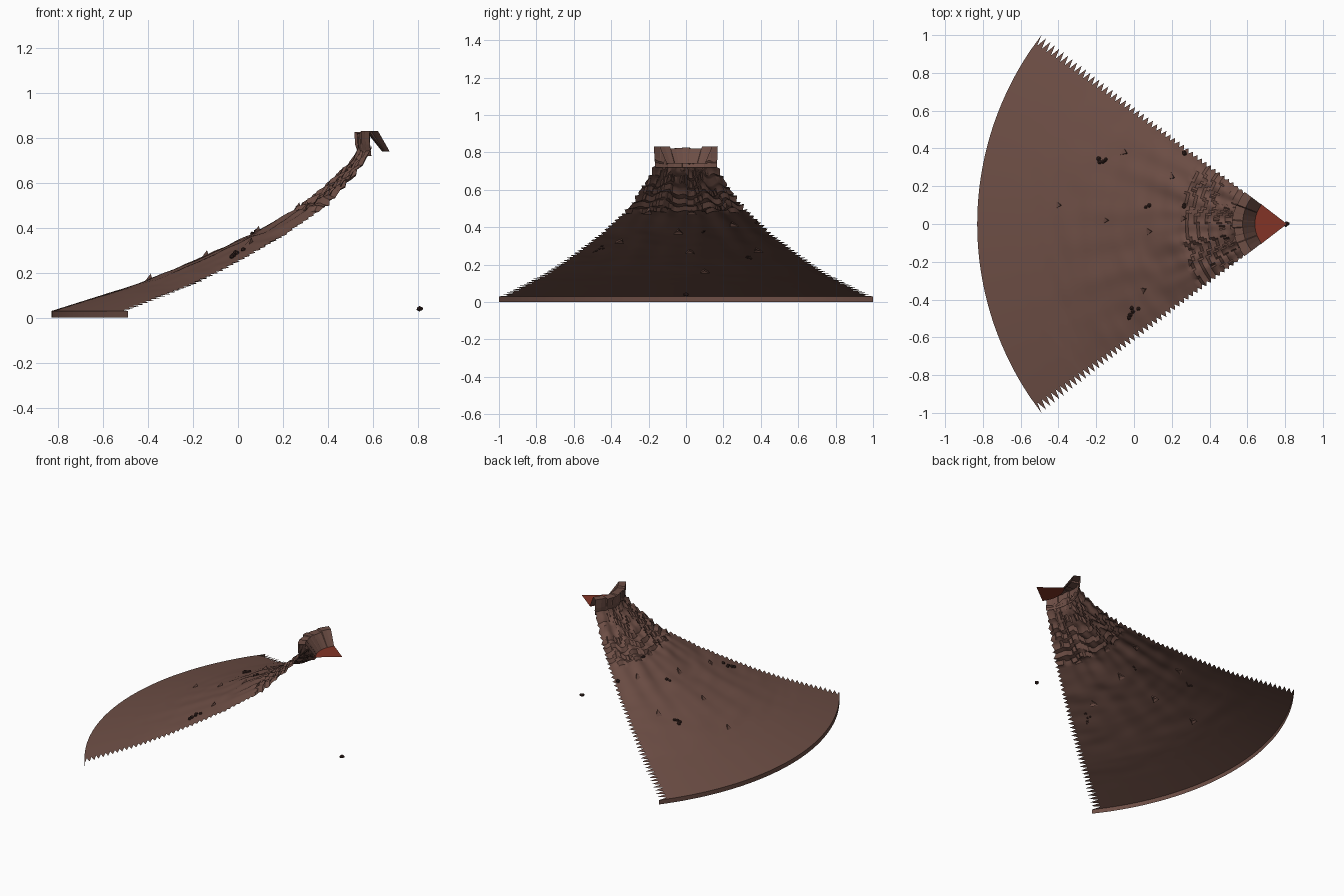
import bpy, bmesh, math, random
from mathutils import Vector, noise

if "Cube" in bpy.data.objects:
    bpy.data.objects.remove(bpy.data.objects["Cube"])

random.seed(4)
APEX = 0.81                       # x of the cone axis
HALF = math.radians(37.6)         # half angle at the tooth tips
INNER = math.radians(35.5)        # half angle at the notches


def material(name, r, g, b):
    lin = lambda c: ((c / 255 + 0.055) / 1.055) ** 2.4
    m = bpy.data.materials.new(name)
    m.diffuse_color = (lin(r), lin(g), lin(b), 1)
    m.use_nodes = True
    m.node_tree.nodes["Principled BSDF"].inputs["Base Color"].default_value = m.diffuse_color
    return m


rock_brown = material("rock brown", 109, 78, 69)
dark_rock = material("dark rock", 62, 41, 37)
lava_red = material("lava red", 130, 52, 38)


def polar(r, a, z):
    return Vector((APEX - r * math.cos(a), r * math.sin(a), z))


def finish(name, bm, mat, smooth=True):
    me = bpy.data.meshes.new(name)
    bm.to_mesh(me)
    bm.free()
    me.materials.append(mat)
    ob = bpy.data.objects.new(name, me)
    bpy.context.collection.objects.link(ob)
    if smooth:
        bpy.ops.object.select_all(action='DESELECT')
        ob.select_set(True)
        bpy.context.view_layer.objects.active = ob
        bpy.ops.object.shade_smooth_by_angle(angle=math.radians(35))
    return ob


def skin(bm, rows):
    for lo, hi in zip(rows, rows[1:]):
        for i in range(len(lo) - 1):
            bm.faces.new((lo[i], hi[i], hi[i + 1], lo[i + 1]))


# Slope profile: radius, height
PROFILE = [(0.27, 0.76), (0.28, 0.73), (0.31, 0.69), (0.39, 0.61), (0.51, 0.51),
           (0.67, 0.415), (0.76, 0.365), (1.01, 0.25), (1.26, 0.15), (1.64, 0.03)]


def height(r):
    for (r0, z0), (r1, z1) in zip(PROFILE, PROFILE[1:]):
        if r <= r1:
            return z0 + (z1 - z0) * (r - r0) / (r1 - r0)
    return PROFILE[-1][1]


def relief(r, a):
    """Rough ledges that grow towards the summit and fade at the foot."""
    fade = max(0.0, min(1.0, (1.5 - r) / 0.9))
    p = Vector((r * 14, a * 5, 0))
    ledge = noise.noise(p) * 0.009
    gully = noise.noise(Vector((r * 2, a * 9, 3))) * 0.012
    step = 0.0
    if r < 0.56:
        t = (r * 20 + noise.noise(Vector((a * 6, r * 3, 7)))) % 1
        step = (t - 0.5) * 0.022
    return fade * (ledge + gully) + step


# Mountain slope: open shell with saw-toothed side edges and a lip at the foot
bm = bmesh.new()
ROWS, COLS = 92, 56
rows = []
for j in range(ROWS + 1):
    r = 0.27 + 1.37 * j / ROWS
    row = []
    for i in range(COLS + 1):
        a = INNER * (2 * i / COLS - 1)
        if i in (0, COLS) and j % 2 == 0:
            a = math.copysign(HALF, a)
        row.append(bm.verts.new(polar(r, a, height(r) + relief(r, a))))
    rows.append(row)
for z in (0.015, 0.0):
    rows.append([bm.verts.new((v.co.x, v.co.y, z)) for v in rows[ROWS]])
skin(bm, rows)
finish("mountain_slope", bm, rock_brown)

# Crater rim: blocky collar with a sloping inner wall
bm = bmesh.new()
section = [(0.272, 0.72), (0.285, 0.77), (0.288, 0.825), (0.235, 0.825), (0.17, 0.74)]
BLOCKS = 9
rows = [[] for _ in section]
for b in range(BLOCKS):
    bulge = random.uniform(-0.008, 0.006)
    lift = 0.006 if b in (0, 1, 7, 8) else random.uniform(-0.006, 0.003)
    for f in (0.06, 0.94):
        a = HALF * (2 * (b + f) / BLOCKS - 1)
        for k, (r, z) in enumerate(section):
            dr = bulge if k in (1, 2) else 0
            dz = lift if k in (2, 3) else 0
            rows[k].append(bm.verts.new(polar(r + dr, a, z + dz)))
skin(bm, rows)
finish("crater_rim", bm, rock_brown, False)

# Lava pool wedge inside the crater
bm = bmesh.new()
arc = [bm.verts.new(polar(0.18, HALF * (i / 6 - 1), 0.74)) for i in range(13)]
tip = bm.verts.new((APEX, 0, 0.74))
bm.faces.new([tip] + arc[::-1]).normal_update()
for f in bm.faces:
    if f.normal.z < 0:
        f.normal_flip()
finish("lava_pool", bm, lava_red, False)


def boulders(name, x, y, z=None, count=4, spread=0.03, size=0.013):
    bm = bmesh.new()
    for _ in range(count):
        px = x + random.uniform(-spread, spread)
        py = y + random.uniform(-spread, spread)
        pz = height(math.hypot(APEX - px, py)) + 0.006 if z is None else z
        made = bmesh.ops.create_icosphere(bm, subdivisions=1,
                                          radius=size * random.uniform(0.7, 1.1))
        for v in made["verts"]:
            v.co = Vector((v.co.x, v.co.y, v.co.z * 0.9)) + Vector((px, py, pz))
    finish(name, bm, dark_rock, False)


# Loose stones on the slope, and one small pile below the axis
for n, (x, y) in enumerate([(-0.17, 0.32), (0.07, 0.09), (0.0, -0.47), (0.27, 0.09),
                            (0.27, 0.38)]):
    boulders(f"slope_stones_{n + 1}", x, y, count=5 if n in (0, 2) else 2,
             spread=0.03 if n in (0, 2) else 0.012)
boulders("fallen_stones", APEX, 0, 0.04, count=3, spread=0.008)

# Thin rock flakes standing out of the slope
bm = bmesh.new()
for x, y in [(-0.15, 0.02), (0.08, -0.04), (0.26, 0.03), (0.05, -0.35), (-0.05, 0.38),
             (-0.4, 0.1), (0.2, 0.25), (0.3, -0.2)]:
    r, a = math.hypot(APEX - x, y), math.atan2(y, APEX - x)
    w = 0.025 / r
    pts = [polar(r + 0.02, a - w, height(r + 0.02) - 0.008),
           polar(r + 0.02, a + w, height(r + 0.02) - 0.008),
           polar(r - 0.012, a, height(r) + 0.028),
           polar(r - 0.02, a, height(r - 0.02) - 0.008)]
    v = [bm.verts.new(p) for p in pts]
    for tri in ((0, 2, 1), (1, 2, 3), (3, 2, 0)):
        bm.faces.new([v[k] for k in tri])
bmesh.ops.recalc_face_normals(bm, faces=bm.faces)
finish("rock_flakes", bm, rock_brown, False)
